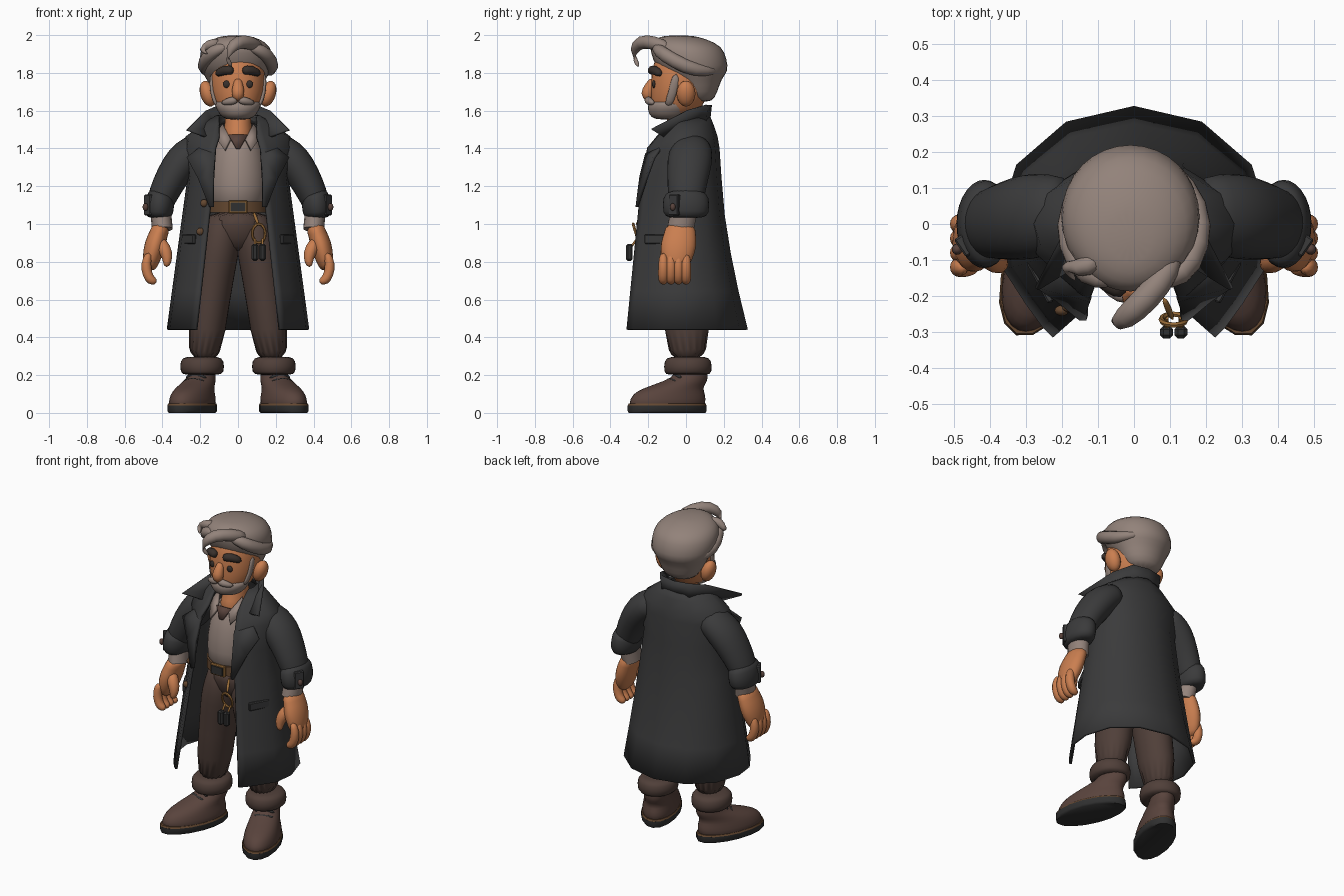
import bpy, bmesh
from math import sin, cos, pi, radians
from mathutils import Vector, Matrix

start_cube = bpy.data.objects.get("Cube")
if start_cube:
    bpy.data.objects.remove(start_cube, do_unlink=True)


def material(name, *rgb):
    mat = bpy.data.materials.new(name)
    mat.use_nodes = True
    mat.diffuse_color = (*rgb, 1)
    shader = next(node for node in mat.node_tree.nodes if node.type == 'BSDF_PRINCIPLED')
    shader.inputs["Base Color"].default_value = (*rgb, 1)
    shader.inputs["Roughness"].default_value = .8
    return mat


coat = material("charcoal cloth", .043, .043, .044)
skin = material("tan skin", .59, .21, .08)
hair = material("grey hair", .29, .225, .195)
shirt = material("warm grey shirt", .3, .23, .2)
trousers = material("brown trousers", .08, .05, .041)
leather = material("boot leather", .1, .057, .046)
rubber = material("dark rubber", .03, .03, .03)
brass = material("brass", .32, .15, .04)
brow = material("dark brow hair", .04, .03, .025)
belt_brown = material("belt leather", .13, .065, .03)

# Parts are made in this frame, so that pairs can be mirrored
frame = Matrix.Identity(4)
prefix = ""


def finish(name, mat, bm, levels=0, thickness=0, bevel=0, smooth=True):
    bm.transform(frame)
    bmesh.ops.recalc_face_normals(bm, faces=bm.faces)
    mesh = bpy.data.meshes.new(prefix + name)
    bm.to_mesh(mesh)
    bm.free()
    mesh.materials.append(mat)
    if smooth:
        mesh.shade_smooth()
        if not levels:
            mesh.set_sharp_from_angle(angle=radians(50))
    obj = bpy.data.objects.new(prefix + name, mesh)
    bpy.context.scene.collection.objects.link(obj)
    if levels:
        rounding = obj.modifiers.new("Rounding", 'SUBSURF')
        rounding.levels = rounding.render_levels = levels
    if thickness:
        solid = obj.modifiers.new("Thickness", 'SOLIDIFY')
        solid.thickness, solid.offset = thickness, 0
    if bevel:
        obj.modifiers.new("Bevel", 'BEVEL').width = bevel
    return obj


def skin_rings(name, mat, rings, closed=True, **options):
    """Join matching rows of points with quads; closed rows get end caps."""
    bm = bmesh.new()
    grid = [[bm.verts.new(point) for point in ring] for ring in rings]
    count = len(grid[0])
    for low, high in zip(grid, grid[1:]):
        for i in range(count if closed else count - 1):
            j = (i + 1) % count
            bm.faces.new((low[i], low[j], high[j], high[i]))
    if closed:
        bm.faces.new(grid[0])
        bm.faces.new(grid[-1])
    return finish(name, mat, bm, **options)


def sheet(name, mat, *rows):
    return skin_rings(name, mat, rows, closed=False, thickness=.015)


def circle(sides):
    return [(cos(2 * pi * i / sides), sin(2 * pi * i / sides)) for i in range(sides)]


def column(name, mat, *rows, x=0, levels=1):
    """Stack of level ellipses: centre y, height z, half width, half depth."""
    rings = [[(x + wide * c, y + deep * s, z) for c, s in circle(16)] for y, z, wide, deep in rows]
    return skin_rings(name, mat, rings, levels=levels)


def tube(name, mat, path, radii, depth=1, sides=10, levels=1, guide=(0, 1, 0)):
    """Sweep an ellipse along a path; depth stretches it along the guide."""
    path = [Vector(point) for point in path]
    if not isinstance(radii, list):
        radii = [radii] * len(path)
    rings = []
    for i, (point, radius) in enumerate(zip(path, radii)):
        along = (path[min(i + 1, len(path) - 1)] - path[max(i - 1, 0)]).normalized()
        across = along.cross(Vector(guide)).normalized()
        other = across.cross(along)
        rings.append([point + radius * (across * c + other * s * depth) for c, s in circle(sides)])
    return skin_rings(name, mat, rings, levels=levels)


def blob(name, mat, centre, size, tilt=0):
    bm = bmesh.new()
    place = Matrix.Translation(centre) @ Matrix.Rotation(tilt, 4, 'Y') @ Matrix.Diagonal((*size, 1))
    bmesh.ops.create_uvsphere(bm, u_segments=16, v_segments=10, radius=1, matrix=place)
    return finish(name, mat, bm)


def box(name, mat, centre, size, turn=0, bevel=.005):
    bm = bmesh.new()
    place = Matrix.Translation(centre) @ Matrix.Rotation(radians(turn), 4, 'Z') @ Matrix.Diagonal((*size, 1))
    bmesh.ops.create_cube(bm, size=1, matrix=place)
    return finish(name, mat, bm, bevel=bevel, smooth=False)


def both_ways(half):
    return half + [(-x, y, z) for x, y, z in half[-2::-1]]


# Coat body: open at the front, flared towards the hem
def coat_row(z, edge, front, wide, back):
    half = [(edge + (wide - edge) * across, front * ahead, z)
            for across, ahead in [(0, 1), (.2, .9), (.5, .7), (.9, .4), (1, 0)]]
    half += [(wide * cos(angle), back * sin(angle), z) for angle in (pi / 6, pi / 3, pi / 2)]
    return both_ways(half)


flares = [1 - step / 4 for step in range(5)]
coat_rows = [coat_row(1.25 - .81 * flare, .13 + .09 * flare, -.23 - .08 * flare, .26 + .11 * flare,
                      .18 + .14 * flare ** 1.5) for flare in flares]
coat_rows += [coat_row(1.4, .12, -.2, .28, .17), coat_row(1.46, .1, -.15, .27, .16),
              coat_row(1.52, .1, -.1, .19, .14), coat_row(1.57, .1, -.04, .11, .12)]
sheet("coat_body", coat, *coat_rows)

# Upturned collar with flaring points
collar_base = [(.14, -.1, 1.45), (.13, 0, 1.5), (.09, .1, 1.53), (0, .12, 1.54)]
collar_top = [(.27, -.18, 1.5), (.17, .01, 1.6), (.1, .11, 1.63), (0, .13, 1.63)]
sheet("coat_collar", coat, both_ways(collar_base), both_ways(collar_top))

# Shirt, neck and undershirt
column("shirt_body", shirt, (-.04, 1.05, .15, .16), (-.04, 1.2, .16, .17), (-.03, 1.34, .15, .16),
       (-.02, 1.44, .12, .13), (0, 1.5, .08, .09))
column("neck", skin, (-.02, 1.4, .09, .1), (-.03, 1.47, .08, .11), (-.02, 1.53, .07, .08), (-.01, 1.65, .07, .08))
sheet("undershirt", leather, [(-.05, -.14, 1.47), (.05, -.14, 1.47)], [(-.01, -.17, 1.4), (.01, -.17, 1.4)])

# Hips, belt and buckle
column("trouser_hips", trousers, (0, .85, .07, .08), (-.01, .9, .16, .12), (-.03, 1.09, .15, .16))
column("belt", belt_brown, (-.04, 1.06, .16, .16), (-.04, 1.12, .16, .16), levels=0)
box("buckle", brass, (0, -.2, 1.09), (.1, .02, .07))
box("buckle_plate", rubber, (0, -.21, 1.09), (.08, .01, .05), bevel=.001)

# Key ring hanging from the belt
ring = [(.11 + .034 * c, -.265 - .015 * s, .95 + .05 * s) for c, s in circle(16)]
tube("key_ring", brass, ring + ring[:1], .008, sides=6, levels=0)
tube("key_strap", brass, [(.08, -.2, 1.07), (.11, -.27, .99)], .01)
for part, x in (("first", .09), ("second", .13)):
    tube(part + "_key_loop", brass, [(x, -.26, .92), (x, -.29, .88)], .006, levels=0)
    box(part + "_key", rubber, (x, -.3, .85), (.036, .036, .09), bevel=.01)

# Coat buttons on the right flap
for part, x, y, z in (("upper", -.18, -.23, 1.11), ("lower", -.2, -.24, .96)):
    blob(part + "_coat_button", belt_brown, (x, y, z), (.02, .015, .02))

# Head, nose and beard
column("head", skin, (-.06, 1.56, .07, .09), (-.05, 1.62, .12, .14), (-.03, 1.7, .15, .16), (-.02, 1.8, .15, .17),
       (-.01, 1.9, .13, .15), (0, 1.96, .07, .08))
tube("nose", skin, [(0, -.17, 1.77), (0, -.19, 1.73), (0, -.21, 1.69), (0, -.19, 1.65)], [.02, .03, .04, .02],
     guide=(1, 0, 0))
column("beard", hair, (-.09, 1.55, .07, .08), (-.09, 1.58, .1, .11), (-.08, 1.63, .13, .13), (-.07, 1.66, .12, .11))

# Hair mass and forelock
column("hair_cap", hair, (.07, 1.64, .09, .07), (.06, 1.7, .13, .11), (.05, 1.77, .16, .14), (.04, 1.81, .19, .19),
       (.02, 1.87, .2, .2), (0, 1.94, .19, .2), (-.03, 1.98, .13, .14), (-.04, 2, .06, .07), x=-.01)
tube("hair_forelock", hair, [(.12, -.08, 1.93), (.07, -.17, 1.96), (0, -.24, 1.97), (-.05, -.28, 1.92),
                             (-.06, -.27, 1.87), (-.03, -.25, 1.83)], [.03, .04, .04, .03, .02, .005], guide=(0, 0, 1))
tube("hair_curl", hair, [(-.09, -.1, 1.96), (-.16, -.13, 1.95), (-.2, -.11, 1.92), (-.16, -.16, 1.9)],
     [.03, .03, .02, .005], guide=(0, 0, 1))

for side in (1, -1):
    prefix = "left_" if side > 0 else "right_"
    mirror = frame = Matrix.Diagonal((side, 1, 1, 1))

    # Face and side hair
    tube("hair_roll", hair, [(.05, -.16, 1.94), (.13, -.15, 1.92), (.18, -.06, 1.86), (.18, .05, 1.81), (.1, .17, 1.81)],
         [.02, .04, .04, .04, .02], guide=(0, 0, 1))
    blob("ear", skin, (.16, 0, 1.69), (.04, .05, .07), tilt=.3)
    blob("eye", brow, (.06, -.17, 1.74), (.02, .01, .02))
    tube("eyebrow", brow, [(.02, -.19, 1.81), (.07, -.17, 1.82), (.12, -.13, 1.79)], [.025, .028, .02])
    tube("moustache", hair, [(0, -.2, 1.66), (.04, -.2, 1.65), (.09, -.17, 1.64)], [.02, .025, .01])
    tube("sideburn", hair, [(.11, -.1, 1.62), (.14, -.07, 1.69), (.14, -.05, 1.8)], .012, depth=2)

    # Lapel and shirt collar
    sheet("lapel", coat, [(.12, -.11, 1.45), (.12, -.21, 1.37), (.13, -.24, 1.25), (.13, -.26, 1.09)],
          [(.14, -.1, 1.45), (.27, -.17, 1.35), (.21, -.21, 1.24), (.15, -.26, 1.09)])
    sheet("shirt_collar", shirt, [(.08, -.07, 1.53), (.04, -.15, 1.45)], [(.12, -.1, 1.46), (.07, -.18, 1.39)])

    # Coat sleeve with rolled cuff, strap and pocket
    tube("sleeve", coat, [(.17, .03, 1.42), (.23, .03, 1.39), (.29, .02, 1.34), (.35, .01, 1.25), (.4, 0, 1.15),
                          (.42, 0, 1.08)], [.08, .09, .1, .09, .08, .07], depth=1.25, sides=14)
    tube("sleeve_cuff", coat, [(.4, 0, 1.17), (.41, 0, 1.15), (.42, 0, 1.05), (.42, 0, 1.03)], [.06, .08, .08, .06],
         depth=1.6, sides=14)
    box("sleeve_strap", coat, (.47, -.06, 1.1), (.03, .06, .11), turn=-35)
    blob("strap_button", leather, (.49, -.07, 1.09), (.015, .015, .02))
    tube("shirt_cuff", shirt, [(.41, -.01, 1.07), (.4, -.03, .97)], .055, depth=1.3, sides=14, levels=0)
    box("pocket_flap", coat, (.26, -.16, .92), (.13, .02, .05), turn=62)

    # Hand with curled fingers
    tube("palm", skin, [(.4, -.03, 1), (.42, -.03, .95), (.44, -.04, .89), (.46, -.05, .81), (.47, -.05, .75)],
         [.05, .05, .06, .05, .03], depth=1.7, sides=12)
    for i, finger in enumerate(("little", "ring", "middle", "index")):
        y = -.04 * i
        tube(finger + "_finger", skin, [(.47, y, .85), (.49, y, .79), (.48, y, .73), (.46, y, .7), (.43, y, .69)],
             [.02, .03, .03, .03, .015], sides=8)
    tube("thumb", skin, [(.42, -.07, .92), (.39, -.1, .87), (.37, -.11, .82), (.38, -.12, .77)], [.03, .04, .03, .015])

    # Trouser leg and turned-up cuff
    tube("trouser_leg", trousers, [(.19, .01, .23), (.14, 0, .65), (.11, -.01, .84), (.09, -.02, .93), (.08, -.02, 1.07)],
         [.1, .105, .115, .105, .08], depth=1.2, sides=16)
    column("trouser_cuff", trousers, (.01, .2, .09, .11), (.01, .21, .12, .13), (.01, .28, .12, .13), (.01, .3, .09, .1),
           x=.19)

    # Boot turned outwards
    frame = mirror @ Matrix.Translation((.19, .03, 0)) @ Matrix.Rotation(radians(22), 4, 'Z')
    column("boot_upper", leather, (-.14, .02, .1, .21), (-.14, .05, .11, .22), (-.13, .1, .1, .21),
           (-.11, .13, .09, .17), (-.03, .17, .08, .12), (0, .2, .07, .09), (.01, .26, .07, .08))
    column("boot_sole", rubber, (-.14, 0, .1, .22), (-.14, .01, .11, .225), (-.14, .04, .11, .225), levels=0)
    column("boot_welt", belt_brown, (-.14, .04, .11, .224), (-.14, .05, .105, .22), levels=0)
    for i, lace in enumerate(("toe", "lower", "upper", "ankle")):
        y, z = .03 * i - .16, .16 + .02 * i
        loop = [(x, y + 5 * x * x, z - 4 * x * x) for x in (-.06, -.03, .03, .06)]
        tube(lace + "_lace", rubber, loop, .01, sides=6)
